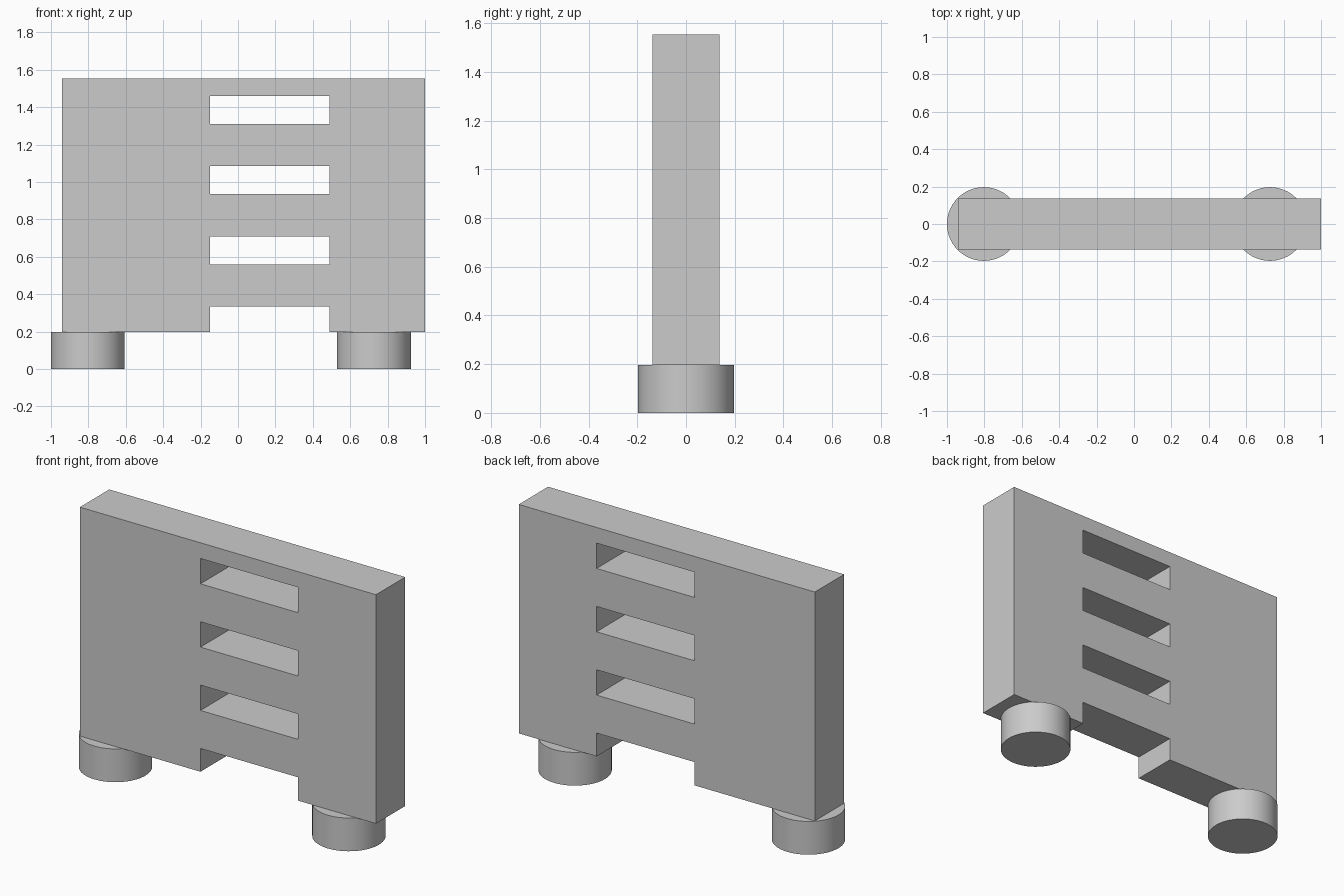
import bpy
import bmesh
import math

cube = bpy.data.objects.get("Cube")
if cube:
    bpy.data.objects.remove(cube, do_unlink=True)

grey = bpy.data.materials.new("plain grey")
grey.use_nodes = True
colour = (0.6, 0.6, 0.6, 1)
grey.diffuse_color = colour
grey.node_tree.nodes["Principled BSDF"].inputs["Base Color"].default_value = colour

PANEL_BOTTOM, PANEL_TOP = 0.197, 1.553
HALF_DEPTH = 0.137
SLOT_HEIGHT, SLOT_PITCH = 0.15, 0.375

# Slotted panel: a grid of cells with the slots left open, extruded to depth
xs = [-0.94, -0.15, 0.49, 1.0]
zs = [PANEL_BOTTOM, 0.335]
for i in range(3):
    low = 0.56 + i * SLOT_PITCH
    zs += [low, low + SLOT_HEIGHT]
zs.append(PANEL_TOP)

bm = bmesh.new()
grid = [[bm.verts.new((x, -HALF_DEPTH, z)) for x in xs] for z in zs]
for row in range(len(zs) - 1):
    for col in range(len(xs) - 1):
        if col == 1 and row % 2 == 0:
            continue  # open slot or bottom notch
        bm.faces.new((grid[row][col], grid[row][col + 1],
                      grid[row + 1][col + 1], grid[row + 1][col]))
result = bmesh.ops.extrude_face_region(bm, geom=bm.faces[:], use_keep_orig=True)
back = [g for g in result["geom"] if isinstance(g, bmesh.types.BMVert)]
bmesh.ops.translate(bm, verts=back, vec=(0, 2 * HALF_DEPTH, 0))
bmesh.ops.recalc_face_normals(bm, faces=bm.faces[:])
mesh = bpy.data.meshes.new("slotted_panel")
bm.to_mesh(mesh)
bm.free()
mesh.materials.append(grey)
panel = bpy.data.objects.new("slotted_panel", mesh)
bpy.context.collection.objects.link(panel)

# Round feet under the panel
for name, x in (("right_foot", -0.803), ("left_foot", 0.727)):
    bpy.ops.mesh.primitive_cylinder_add(
        vertices=64, radius=0.197, depth=PANEL_BOTTOM,
        location=(x, 0, PANEL_BOTTOM / 2))
    foot = bpy.context.object
    foot.name = name
    foot.data.materials.append(grey)
    bpy.ops.object.shade_smooth_by_angle(angle=math.radians(30))
